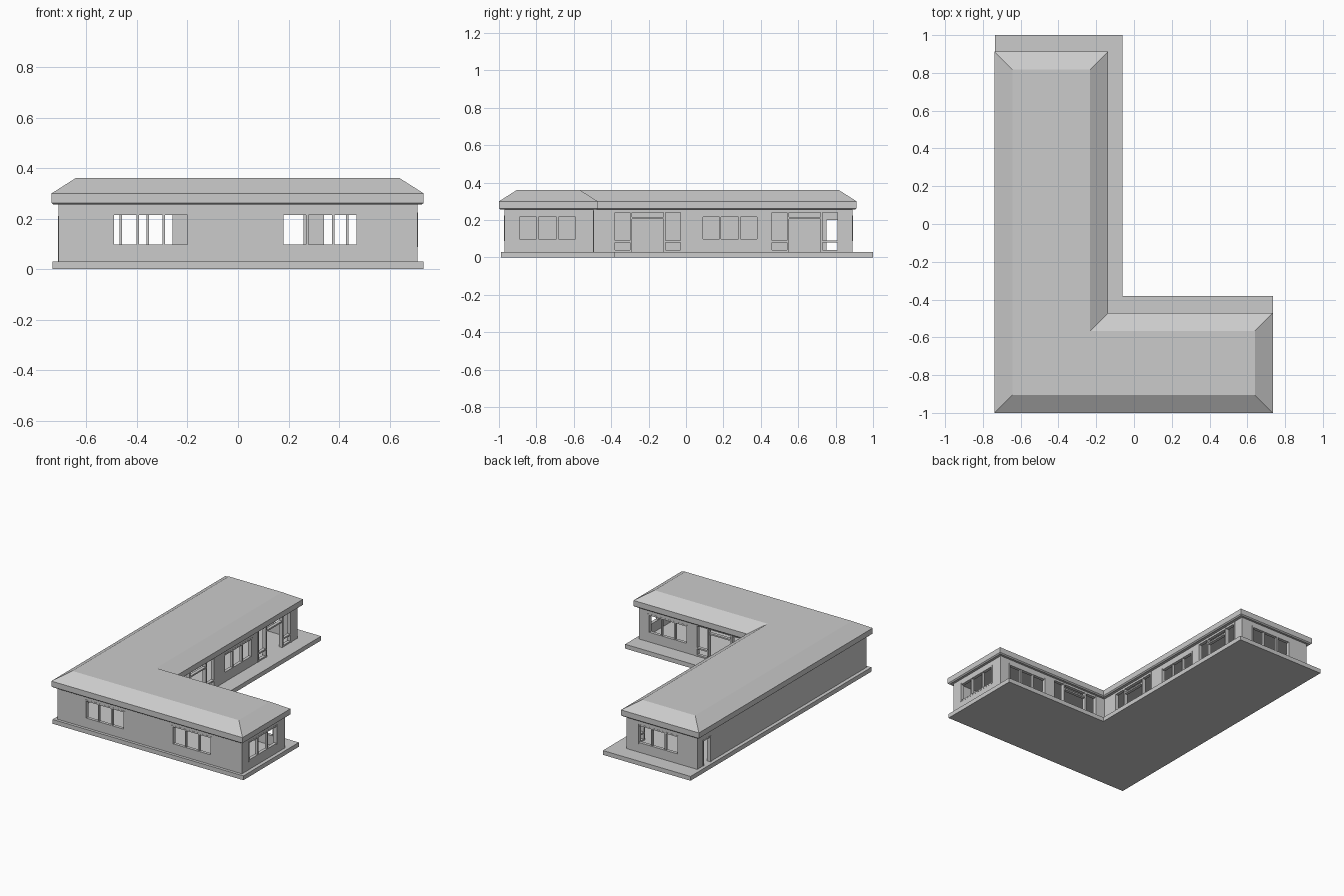
import bpy, bmesh

if "Cube" in bpy.data.objects:
    bpy.data.objects.remove(bpy.data.objects["Cube"])


def make_object(name, bm):
    bmesh.ops.recalc_face_normals(bm, faces=bm.faces)
    mesh = bpy.data.meshes.new(name)
    bm.to_mesh(mesh)
    bm.free()
    ob = bpy.data.objects.new(name, mesh)
    bpy.context.collection.objects.link(ob)
    return ob


def ell(bounds, d=0.0):
    """L-shaped outline, inset by d on every side."""
    x0, x1, xi, y0, y1, yi = bounds
    x0, y0 = x0 + d, y0 + d
    x1, xi, y1, yi = x1 - d, xi - d, y1 - d, yi - d
    return [(x0, y0), (x1, y0), (x1, yi), (xi, yi), (xi, y1), (x0, y1)]


def loft(name, bounds, profile, ring=False):
    """Sweep (inset, z) profile round the L; capped solid or closed ring."""
    bm = bmesh.new()
    loops = [[bm.verts.new((x, y, z)) for x, y in ell(bounds, d)] for d, z in profile]
    pairs = list(zip(loops, loops[1:]))
    if ring:
        pairs.append((loops[-1], loops[0]))
    for a, b in pairs:
        for i in range(6):
            j = (i + 1) % 6
            bm.faces.new((a[i], a[j], b[j], b[i]))
    if not ring:
        bm.faces.new(loops[0])
        bm.faces.new(loops[-1])
    return make_object(name, bm)


def add_box(bm, axis, pos, depth, u0, u1, z0, z1):
    """Box running along a wall: axis is the wall direction, pos its plane."""
    verts = bmesh.ops.create_cube(bm, size=1)["verts"]
    for v in verts:
        u = u0 + (v.co.x + 0.5) * (u1 - u0)
        w = pos + v.co.y * depth
        z = z0 + (v.co.z + 0.5) * (z1 - z0)
        v.co = (u, w, z) if axis == "x" else (w, u, z)


# Main masses
loft("base_slab", (-0.735, 0.735, -0.06, -0.99, 1.0, -0.38), [(0, 0), (0, 0.03)])
walls = loft("walls", (-0.71, 0.71, -0.165, -0.97, 0.89, -0.495),
             [(0, 0.03), (0, 0.256), (0.02, 0.256), (0.02, 0.03)], ring=True)
loft("hipped_roof", (-0.738, 0.735, -0.138, -1.0, 0.912, -0.472),
     [(0.008, 0.255), (0, 0.262), (0, 0.30), (0.01, 0.306), (0.095, 0.36)])

# Openings: name, kind, wall direction, wall mid-plane, start, end
FRONT, BACK, LEFT, RIGHT = -0.96, 0.88, -0.70, 0.70
COURT_X, COURT_Y = -0.175, -0.505
openings = [
    ("front_window_left", "window", "x", FRONT, -0.50, -0.19),
    ("front_window_right", "window", "x", FRONT, 0.17, 0.48),
    ("right_end_window", "window", "y", RIGHT, -0.90, -0.58),
    ("back_end_window", "window", "x", BACK, -0.57, -0.25),
    ("court_window_long", "window", "y", COURT_X, 0.08, 0.39),
    ("court_window_short", "window", "x", COURT_Y, 0.33, 0.64),
    ("court_door_near", "doors", "y", COURT_X, -0.39, -0.02),
    ("court_door_far", "doors", "y", COURT_X, 0.45, 0.82),
    ("court_door_short", "doors", "x", COURT_Y, -0.10, 0.27),
    ("side_door", "door", "y", LEFT, 0.74, 0.83),
]
heights = {"window": (0.088, 0.225), "doors": (0.03, 0.25), "door": (0.03, 0.21)}

# Cut the openings through the walls
bm = bmesh.new()
for _, kind, axis, pos, a, b in openings:
    z0, z1 = heights[kind]
    add_box(bm, axis, pos, 0.08, a, b, z0 - (0.02 if kind != "window" else 0), z1)
cutter = make_object("opening_cutter", bm)
cutter.hide_render = True
mod = walls.modifiers.new("openings", "BOOLEAN")
mod.operation = "DIFFERENCE"
mod.solver = "EXACT"
mod.object = cutter
bpy.context.view_layer.objects.active = walls
bpy.ops.object.modifier_apply(modifier=mod.name)
bpy.data.objects.remove(cutter)

# Frames, mullions and transoms
T, D = 0.010, 0.026
for name, kind, axis, pos, a, b in openings:
    z0, z1 = heights[kind]
    bm = bmesh.new()

    def post(u, lo=z0, hi=z1, depth=D):
        add_box(bm, axis, pos, depth, u - T / 2, u + T / 2, lo, hi)

    def rail(u0, u1, z):
        add_box(bm, axis, pos, D - 0.004, u0, u1, z - T / 2, z + T / 2)

    post(a + T / 2)
    post(b - T / 2)
    rail(a, b, z1 - T / 2)
    if kind == "window":
        rail(a, b, z0 + T / 2)
        for k in (1, 2):
            post(a + (b - a) * k / 3, depth=0.018)
    elif kind == "doors":
        left, right = a + 0.095, b - 0.095
        post(left)
        post(right)
        rail(left, right, 0.21)
        for u0, u1 in ((a, left), (right, b)):
            rail(u0, u1, 0.085)
            rail(u0, u1, z0 + T / 2)
    make_object(name + "_frame", bm)
